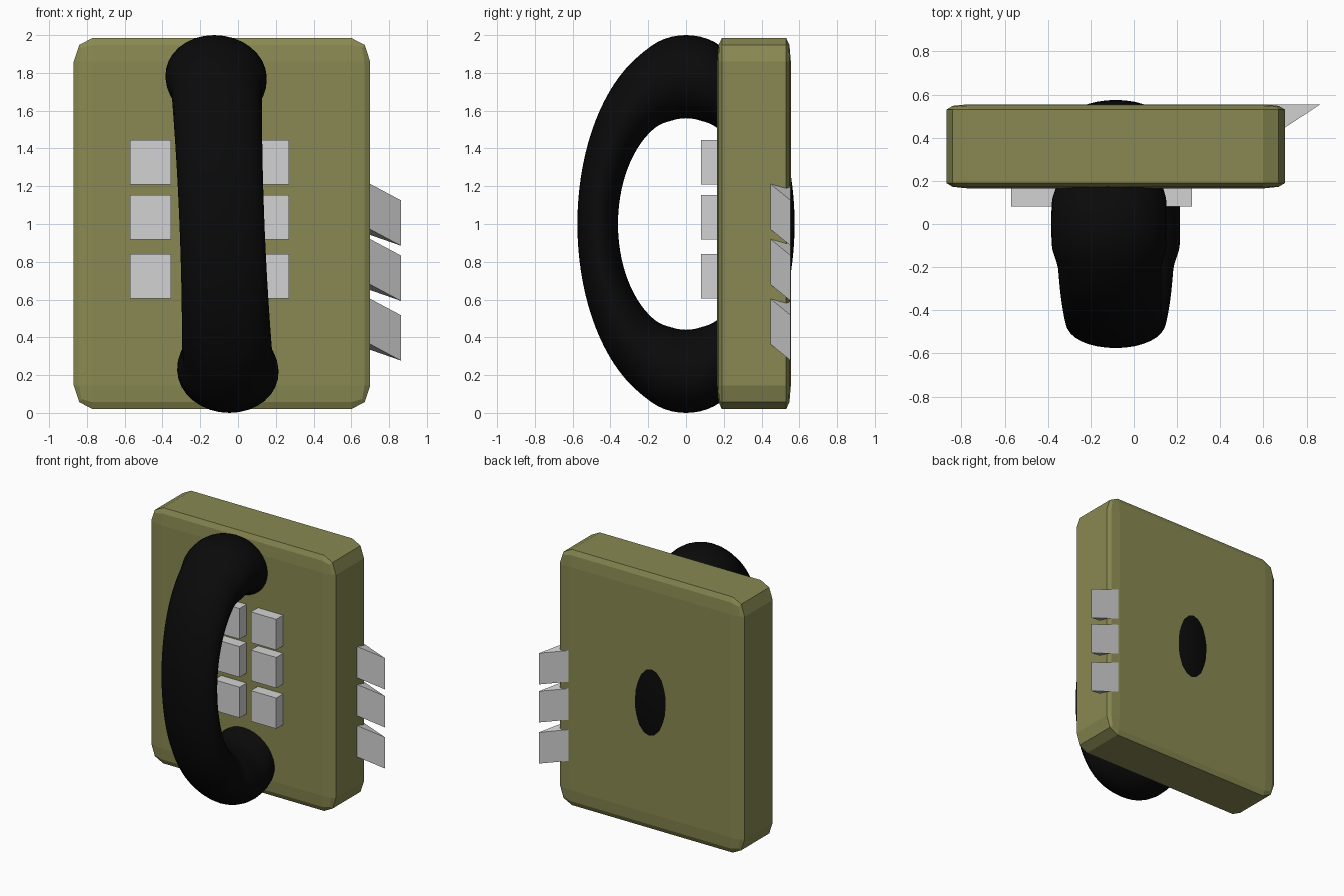
import bpy, bmesh, math

if "Cube" in bpy.data.objects:
    bpy.data.objects.remove(bpy.data.objects["Cube"])


def material(name, rgb):
    m = bpy.data.materials.new(name)
    m.diffuse_color = (*rgb, 1)
    m.use_nodes = True
    m.node_tree.nodes["Principled BSDF"].inputs["Base Color"].default_value = m.diffuse_color
    return m


OLIVE = material("olive", (0.25, 0.25, 0.085))
BLACK = material("black", (0.003, 0.003, 0.003))
GREY = material("light_grey", (0.65, 0.65, 0.65))


def make_object(name, bm, mat, smooth=False):
    bmesh.ops.recalc_face_normals(bm, faces=bm.faces[:])
    for f in bm.faces:
        f.smooth = smooth
    me = bpy.data.meshes.new(name)
    bm.to_mesh(me)
    bm.free()
    me.materials.append(mat)
    ob = bpy.data.objects.new(name, me)
    bpy.context.collection.objects.link(ob)
    return ob


def box(name, lo, hi, mat, bevel=0):
    # bevel is a fraction of each side, so it stretches with the box
    bm = bmesh.new()
    bmesh.ops.create_cube(bm, size=1)
    if bevel:
        bmesh.ops.bevel(bm, geom=bm.edges[:], offset=bevel, segments=2,
                        profile=0.5, affect='EDGES')
    for v in bm.verts:
        v.co = [l + (c + 0.5) * (h - l) for c, l, h in zip(v.co, lo, hi)]
    return make_object(name, bm, mat)


# Telephone body
box("body", (-0.87, 0.165, 0.02), (0.70, 0.555, 1.985), OLIVE, 0.064)

# Keypad: three columns by three rows
ROWS = (1.328, 1.035, 0.723)
for r, z in enumerate(ROWS):
    for c in range(3):
        x = -0.463 + 0.312 * c
        box(f"key_{r + 1}_{c + 1}", (x - 0.108, 0.08, z - 0.118),
            (x + 0.108, 0.30, z + 0.118), GREY)


# Slanted wedge levers on the right side
def lever(name, top):
    bm = bmesh.new()
    plan = ((0.863, 0.554), (0.50, 0.554), (0.50, 0.316))
    rings = []
    for drop in (0, 0.24):
        rings.append([bm.verts.new((x, y, top - drop + 0.35 * (0.863 - x) + 0.28 * (0.554 - y)))
                      for x, y in plan])
    a, b = rings
    bm.faces.new(a)
    bm.faces.new(b[::-1])
    for i in range(3):
        j = (i + 1) % 3
        bm.faces.new((a[i], b[i], b[j], a[j]))
    make_object(name, bm, GREY)


for i, top in enumerate((1.125, 0.833, 0.517)):
    lever(f"side_lever_{i + 1}", top)


# Handset: a closed oval ring, wider at the ear and mouth ends, slightly tilted
def handset():
    n, m = 96, 32
    bm = bmesh.new()
    rings = []
    for i in range(n):
        t = 2 * math.pi * i / n
        s, c = math.sin(t), math.cos(t)
        k = min(1, max(0, (0.46 - abs(s)) / 0.26))
        k = k * k * (3 - 2 * k)
        width = 0.225 + 0.018 * c * c + 0.025 * k
        ring = []
        for j in range(m):
            u = 2 * math.pi * j / m
            ry = 0.4675 + 0.1075 * math.cos(u)
            rz = 0.78 + (0.208 + 0.012 * k) * math.cos(u)
            z = rz * c
            ring.append(bm.verts.new((-0.085 - 0.04 * z + width * math.sin(u),
                                      -ry * s, 1 + z)))
        rings.append(ring)
    for i in range(n):
        a, b = rings[i], rings[(i + 1) % n]
        for j in range(m):
            k = (j + 1) % m
            bm.faces.new((a[j], b[j], b[k], a[k]))
    make_object("handset", bm, BLACK, smooth=True)


handset()
